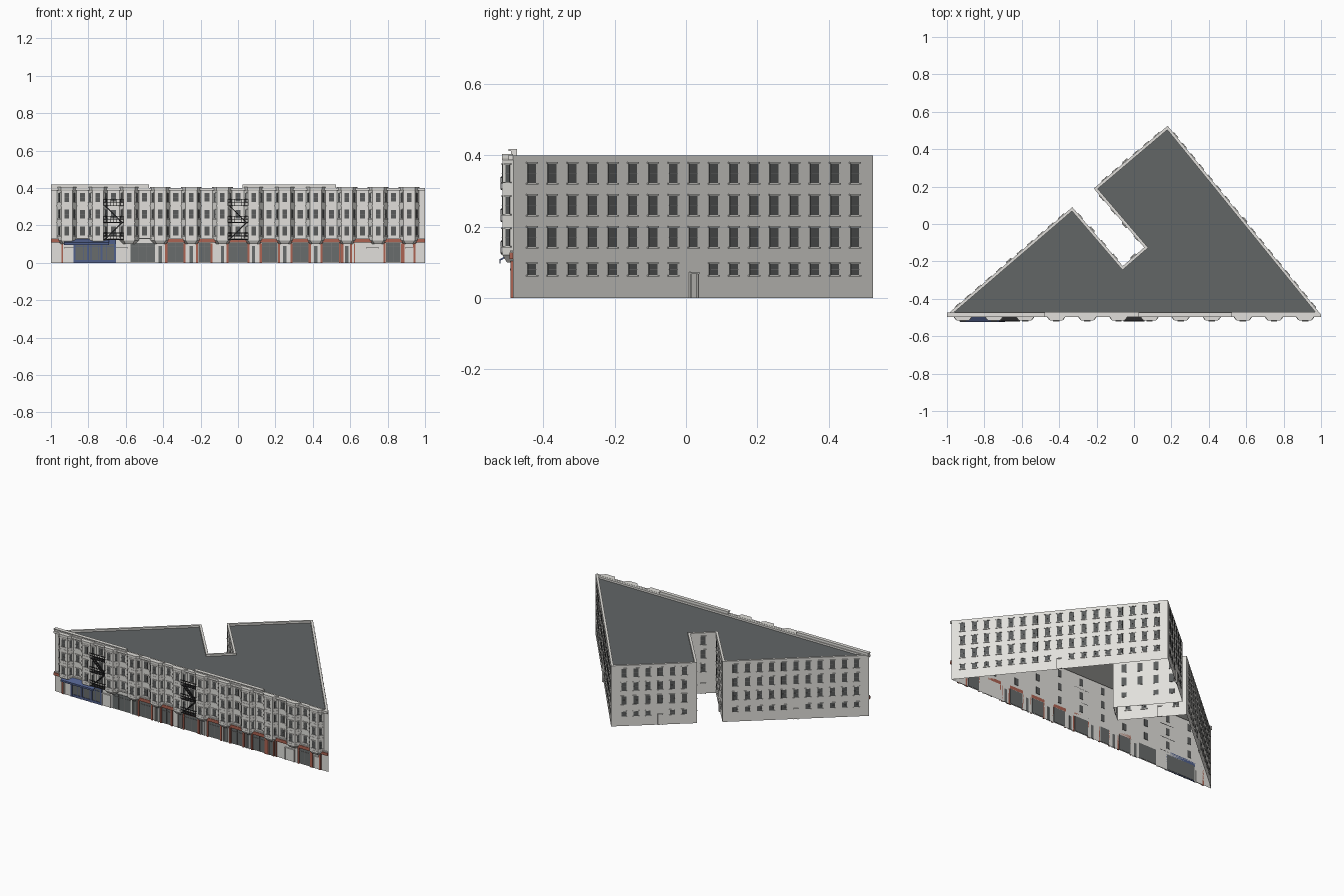
import bpy, bmesh
from mathutils import Vector

cube = bpy.data.objects.get("Cube")
if cube:
    bpy.data.objects.remove(cube)

def material(name, *rgb):
    m = bpy.data.materials.new(name)
    m.use_nodes = True
    m.diffuse_color = (*rgb, 1)
    m.node_tree.nodes["Principled BSDF"].inputs["Base Color"].default_value = (*rgb, 1)
    return m

STONE = material("pale stone", .75, .74, .705)
ROOF = material("slate roof", .122, .133, .134)
GLASS = material("dark glass", .1, .105, .105)
SHOP = material("shop glass", .14, .15, .15)
FRAME = material("window grey", .18, .18, .18)
RED = material("brick red", .42, .125, .085)
BLUE = material("awning blue", .08, .115, .26)
IRON = material("black iron", .025, .025, .027)

H, ROOF_Z, PARAPET = .4, .388, .015
ROWS = (.17, .26, .35)
parts = {}

def part(name, mat):
    """Fetch the mesh that collects all pieces of one part."""
    return parts.setdefault(name, (bmesh.new(), mat))[0]

class Wall:
    """Local frame: s along the wall, d outward, z up."""
    def __init__(self, a, b):
        self.a, b = Vector((*a, 0)), Vector((*b, 0))
        self.length = (b - self.a).length
        self.u = (b - self.a).normalized()
        self.n = Vector((self.u.y, -self.u.x, 0))

    def at(self, s, d, z):
        return self.a + self.u * s + self.n * d + Vector((0, 0, z))

    def prism(self, bm, s, w, outline):
        """Extrude a (d, z) outline along the wall."""
        r0, r1 = ([bm.verts.new(self.at(s + k * w / 2, d, z)) for d, z in outline]
                  for k in (-1, 1))
        bm.faces.new(r0)
        bm.faces.new(r1)
        skin(bm, r0, r1)

    def box(self, bm, s, z, w, h, d0, d1):
        lo, hi = z - h / 2, z + h / 2
        self.prism(bm, s, w, ((d0, lo), (d1, lo), (d1, hi), (d0, hi)))

    def window(self, s, z, w, h):
        self.box(part("window_panes", GLASS), s, z, w, h, -.002, .002)
        self.box(part("window_bars", FRAME), s, z, w, .002, .001, .003)
        self.box(part("window_sills", STONE), s, z - h / 2 - .002, w + .01, .004, 0, .005)
        self.box(part("window_lintels", STONE), s, z + h / 2 + .002, w + .01, .004, 0, .004)

    def door(self, s, w, h):
        self.box(part("door_panels", STONE), s, h / 2, w, h, -.002, .003)
        for side in (-1, 1):
            self.box(part("door_frames", STONE), s + side * w / 2, h / 2, .005, h, 0, .008)
        self.box(part("door_frames", STONE), s, h, w + .005, .005, 0, .009)

def ring(bm, pts, z):
    return [bm.verts.new((p[0], p[1], z)) for p in pts]

def skin(bm, r0, r1, closed=True):
    for i in range(len(r0) if closed else len(r0) - 1):
        j = (i + 1) % len(r0)
        bm.faces.new((r0[i], r0[j], r1[j], r1[i]))

# Footprint, counter-clockwise, front side first
plan = [(-1, -.485), (1, -.485), (.18, .525), (-.215, .19),
        (.055, -.125), (-.06, -.225), (-.33, .09)]
walls = [Wall(p, q) for p, q in zip(plan, plan[1:] + plan[:1])]
inner = []
for before, after in zip(walls[-1:] + walls, walls):
    inner.append(after.a - (before.n + after.n) * PARAPET / (1 + before.n.dot(after.n)))

# Wall shell, open underneath, with a parapet around the roof
bm = part("outer_walls", STONE)
levels = [ring(bm, plan, 0), ring(bm, plan, H), ring(bm, inner, H), ring(bm, inner, ROOF_Z)]
for lower, upper in zip(levels, levels[1:]):
    skin(bm, lower, upper)
for name, mat, z, order in (("flat_roof", ROOF, ROOF_Z, 1), ("ceiling", STONE, ROOF_Z - .004, -1)):
    bm = part(name, mat)
    bm.faces.new(ring(bm, inner, z)[::order])

# Plain side, rear and courtyard walls: even window grid and a middle door
for wall in walls[1:]:
    pitch = .095 if .3 < wall.length < .45 else .073
    count = max(1, round((wall.length - .06) / pitch))
    for i in range(count):
        s = wall.length / 2 + (i - (count - 1) / 2) * pitch
        for z in ROWS:
            wall.window(s, z, .03, .055)
        if i == count // 2:
            wall.door(s, .026, .07)
        else:
            wall.window(s, .08, .03, .032)

# Front: canted bays alternate with flat window strips
front = walls[0]
PITCH = 1.83 / 11
bays = [.085 + i * PITCH for i in range(12)]
gaps = [s + PITCH / 2 for s in bays[:-1]]
CANT = ((-.052, 0), (-.03, .03), (.03, .03), (.052, 0))

def bay_loft(name, s, sections):
    bm = part(name, STONE)
    rings = [[bm.verts.new(front.at(s + x * k, d * k, z)) for x, d in CANT] for z, k in sections]
    for r0, r1 in zip(rings, rings[1:]):
        skin(bm, r0, r1, closed=False)
    bm.faces.new(rings[0])
    bm.faces.new(rings[-1])

for s in bays:
    bay_loft("bay_bodies", s, ((.1, .6), (.12, 1), (.4, 1)))
    bay_loft("bay_cornices", s, ((.385, 1), (.392, 1.07), (.404, 1.07)))
    for z in (.128, .215, .305):
        bay_loft("bay_belts", s, ((z - .003, 1.04), (z + .003, 1.04)))
    for j in range(3):
        p, q = (front.at(s + x, d, 0).xy for x, d in CANT[j:j + 2])
        face = Wall(p, q)
        for z in ROWS:
            face.window(face.length / 2, z, .024 if j == 1 else .015, .048)
for s in gaps:
    for z in ROWS:
        front.window(s, z, .027, .046)

# Front cornice, string course and the two raised parapets
front.box(part("front_cornice", STONE), 1, .394, 2, .014, 0, .013)
front.box(part("string_course", STONE), 1, .131, 2, .005, 0, .009)
for s, width in ((.2625, .525), (1.275, .5)):
    front.box(part("raised_parapets", STONE), s, .406, width, .02, -.01, .006)
    front.box(part("parapet_copings", STONE), s, .415, width, .005, -.011, .013)

def posts(label, mat, s, half, w=.011):
    for k in (-1, 1):
        front.box(part("shop_posts_" + label, mat), s + k * half, .052, w, .104, 0, .008)

def glazing(s, w, mat):
    """Shop window with slim upright and level bars."""
    front.box(part("shop_panes", SHOP), s, .055, w, .1, -.002, .003)
    bars = part("shop_bars_" + mat.name.replace(" ", "_"), mat)
    panes = round(w / .042)
    for k in range(1, panes):
        front.box(bars, s - w / 2 + k * w / panes, .055, .003, .1, 0, .005)
    front.box(bars, s, .085, w, .003, 0, .005)

# Shop fronts under the flat strips: centre, width
shops = ((.665, .085), (.82, .065), (1, .1), (1.17, .085), (1.335, .085), (1.5, .095), (1.83, .08))
for s, w in shops:
    glazing(s, w, FRAME)
    posts("red", RED, s, w / 2 + .006)
for s in gaps[3:]:
    front.box(part("shop_fascia_red", RED), s, .118, .1, .021, 0, .0125)

# Wide plain shop, and the blue shop at the left end
glazing(.49, .13, FRAME)
glazing(.235, .21, BLUE)
posts("blue", BLUE, .235, .108)
posts("blue", BLUE, .235, .036)
front.box(part("blue_plinth", BLUE), .235, .008, .21, .016, 0, .006)
front.box(part("blue_fascia", BLUE), .235, .112, .225, .022, 0, .009)

# Corner fascias and posts at both ends
for s, k in ((.025, 1), (1.975, -1)):
    front.box(part("shop_fascia_red", RED), s, .118, .05, .018, 0, .011)
    front.box(part("shop_posts_red", RED), s + k * .035, .05, .01, .1, 0, .008)

# Pale doors, and framed entrances under the middle bays
for s, w in ((.095, .045), (.38, .06), (1.72, .065), (1.915, .04)):
    front.door(s, w, .08)
posts("red", RED, 1.915, .03, .008)
for s in bays[3:10]:
    front.box(part("entrance_glass", SHOP), s, .045, .018, .09, -.002, .003)
    posts("pale", STONE, s, .013, .005)
    if s > 1.5:
        posts("red", RED, s, .022, .009)
        posts("red", RED, s, .04, .006)

# Sloping blue awning with a hanging edge
front.prism(part("blue_awning", BLUE), .19, .24,
            ((0, .13), (.039, .108), (.039, .096), (.036, .096), (.036, .105), (0, .124)))

# Fire escapes: platforms, railings and zigzag stairs
iron = part("fire_escapes", IRON)

def bar(p, q, t=.0035):
    """Upright or sloping iron bar; level ones run along or across the front."""
    a, b = front.at(*p), front.at(*q)
    axis = (b - a).normalized()
    side = axis.cross(Vector((1, 0, 0)) if abs(axis.y) > .9 else front.n).normalized() * t / 2
    other = axis.cross(side)
    offsets = (side + other, other - side, -side - other, side - other)
    r0, r1 = ([iron.verts.new(c + o) for o in offsets] for c in (a, b))
    skin(iron, r0, r1)

for s in (gaps[1], gaps[5]):
    floors = (.125, .215, .305)
    for level, z in enumerate(floors):
        front.box(iron, s, z, .11, .005, 0, .034)
        for rail in (.018, .034):
            bar((s - .055, .034, z + rail), (s + .055, .034, z + rail))
            for k in (-1, 1):
                bar((s + k * .055, 0, z + rail), (s + k * .055, .034, z + rail))
        for k in range(7):
            x = s - .055 + k * .11 / 6
            bar((x, .034, z), (x, .034, z + .034), .0025)
        if level < 2:
            k = 1 if level else -1
            for d in (.012, .028):
                bar((s + k * .045, d, z), (s - k * .045, d, floors[level + 1]), .005)
            for step in range(1, 9):
                front.box(iron, s + k * (.045 - step * .01), z + step * .01, .01, .002, .012, .028)

# Turn every collected part into an object
for name, (bm, mat) in parts.items():
    if name not in ("flat_roof", "ceiling"):
        bmesh.ops.recalc_face_normals(bm, faces=bm.faces)
    mesh = bpy.data.meshes.new(name)
    bm.to_mesh(mesh)
    bm.free()
    mesh.materials.append(mat)
    bpy.context.collection.objects.link(bpy.data.objects.new(name, mesh))
